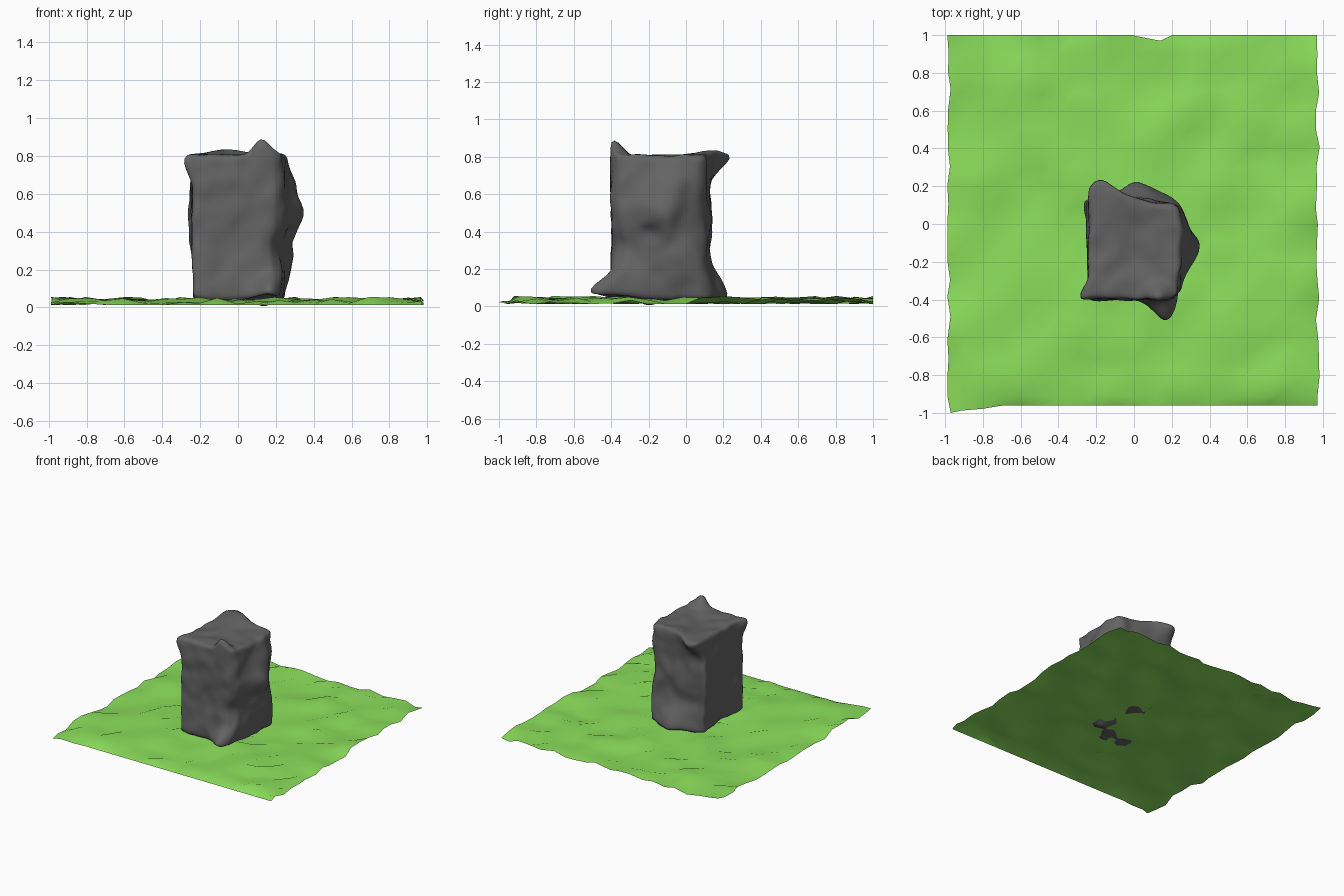
import bpy, bmesh, math, random
from mathutils import Vector, noise

if "Cube" in bpy.data.objects:
    bpy.data.objects.remove(bpy.data.objects["Cube"])

random.seed(4)


def material(name, rgb):
    m = bpy.data.materials.new(name)
    m.diffuse_color = (*rgb, 1)
    m.use_nodes = True
    m.node_tree.nodes["Principled BSDF"].inputs["Base Color"].default_value = m.diffuse_color
    return m


def finish(bm, name, mat, angle):
    me = bpy.data.meshes.new(name)
    bm.to_mesh(me)
    bm.free()
    ob = bpy.data.objects.new(name, me)
    bpy.context.collection.objects.link(ob)
    me.materials.append(mat)
    bpy.ops.object.select_all(action='DESELECT')
    ob.select_set(True)
    bpy.context.view_layer.objects.active = ob
    bpy.ops.object.shade_smooth_by_angle(angle=math.radians(angle))
    return ob


grass = material("grass green", (0.26, 0.74, 0.105))
stone = material("dark grey stone", (0.127, 0.127, 0.127))

# Ground: thin uneven sheet of grass with ragged edges, flat front edge
bm = bmesh.new()
bmesh.ops.create_grid(bm, x_segments=20, y_segments=20, size=1)
for v in bm.verts:
    x, y = v.co.x, v.co.y
    n = noise.noise(Vector((x * 4.5, y * 4.5, 3.1)))
    z = 0.031 + 0.03 * n + random.uniform(-0.018, 0.018)
    z = min(0.055, max(0.012, z))
    if y < -0.99 and x > -0.7:
        z = 0.012
    # raised corners
    z += 0.03 * math.exp(-((x - 0.98) ** 2 + (y - 0.85) ** 2) / 0.012)
    z += 0.012 * math.exp(-((x + 0.9) ** 2 + (y + 0.97) ** 2) / 0.02)
    j = random.uniform(-0.018, 0.018)
    if abs(x) < 0.99:
        x += j
    if abs(y) < 0.99:
        y += random.uniform(-0.018, 0.018)
    nx = max(-0.988 + max(0, j), min(0.973 + j * 0.6, x))
    ny = max(-0.96, min(1.0, y))
    if x < -0.72 and y < -0.99:
        ny = -0.975 + j
    if y > 0.99 and abs(x - 0.14) < 0.05:
        nx, ny = 0.14, 0.97
    if x < -0.97 and y < -0.99:
        nx, ny = -0.97, -1.0
    v.co = (nx, ny, z)
finish(bm, "grass_ground", grass, 60)

# Rock: finely divided block pulled into shape by soft bumps
bm = bmesh.new()
bmesh.ops.create_cube(bm, size=1)
bmesh.ops.subdivide_edges(bm, edges=bm.edges[:], cuts=27, use_grid_fill=True)
for v in bm.verts:
    p = v.co
    v.co = (p.x * 0.485, p.y * 0.51 - 0.145, 0.425 + p.z * 0.77)
    # blunt the front right and back right upright edges
    for s, limit in ((-1, 0.418), (1, 0.22)):
        over = (v.co.x + s * v.co.y) * 0.7071 - limit
        if over > 0:
            v.co += Vector((-1, -s, 0)) * over * 0.6
for i in range(4):
    bmesh.ops.smooth_vert(bm, verts=bm.verts[:], factor=0.5,
                          use_axis_x=True, use_axis_y=True, use_axis_z=True)

# (centre, push, radius)
bumps = [
    ((0.19, -0.38, 0.04), (-0.02, -0.12, 0.03), 0.10),    # front right foot
    ((0.02, 0.11, 0.05), (0.0, 0.11, 0.0), 0.15),         # back foot
    ((-0.19, 0.11, 0.79), (0.01, 0.115, 0.01), 0.09),     # back top knob
    ((-0.05, 0.11, 0.80), (0.0, 0.04, 0.025), 0.12),      # back top lip
    ((0.13, -0.39, 0.81), (0.0, 0.0, 0.08), 0.06),        # front top peak
    ((0.24, -0.12, 0.50), (0.10, 0.0, -0.02), 0.14),      # right bulge
    ((0.24, -0.05, 0.68), (0.04, 0.0, 0.0), 0.12),
    ((0.24, -0.02, 0.26), (0.05, 0.0, 0.0), 0.13),        # lower right swell
    ((0.24, -0.20, 0.39), (-0.03, 0.0, 0.02), 0.05),      # right hollow
    ((0.24, -0.35, 0.30), (-0.03, 0.03, 0.0), 0.10),
    ((-0.24, -0.38, 0.77), (-0.04, 0.0, 0.0), 0.08),      # front left top corner
    ((-0.24, 0.08, 0.50), (-0.02, 0.015, 0.0), 0.14),
    ((-0.24, -0.15, 0.05), (0.02, 0.0, 0.0), 0.20),
    ((0.0, -0.40, 0.37), (0.0, 0.02, 0.0), 0.11),         # front dent
    ((0.24, 0.11, 0.45), (-0.02, -0.01, 0.0), 0.20),      # back right cut
    ((0.0, 0.11, 0.45), (0.0, 0.03, 0.0), 0.18),
    ((0.0, -0.15, 0.82), (0.0, 0.0, -0.012), 0.15),       # sunken top
    ((0.13, -0.2, 0.03), (0.0, 0.0, -0.04), 0.06),        # underside dip
]
for v in bm.verts:
    p = v.co.copy()
    d = Vector()
    for c, push, r in bumps:
        d += Vector(push) * math.exp(-((p - Vector(c)).length / r) ** 2)
    d += noise.noise_vector(p * 10) * 0.013
    v.co = p + d
    v.co.z = max(0.0, v.co.z)
bmesh.ops.recalc_face_normals(bm, faces=bm.faces[:])
finish(bm, "rock", stone, 75)
